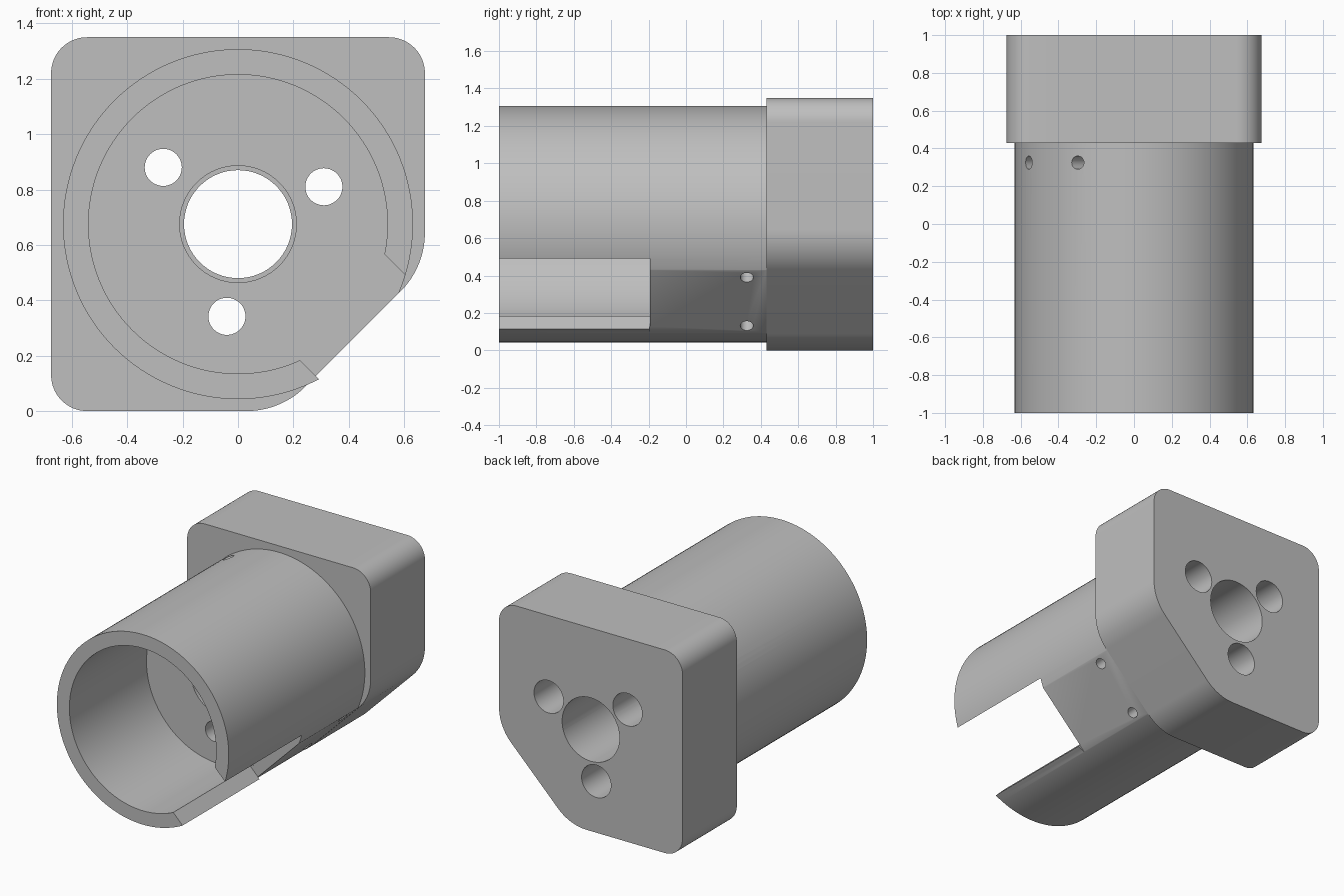
import bpy, bmesh, math
from mathutils import Vector, Matrix

cube = bpy.data.objects.get("Cube")
if cube:
    bpy.data.objects.remove(cube, do_unlink=True)

grey = bpy.data.materials.new("plain grey")
grey.use_nodes = True
colour = (0.52, 0.52, 0.52, 1)
grey.diffuse_color = colour
grey.node_tree.nodes["Principled BSDF"].inputs["Base Color"].default_value = colour

AXIS_Z = 0.675          # height of the bore axis
FLAT = 0.587            # distance of the slanted flat from the axis
FLOOR = -0.19           # depth of the bore floor
D = math.sqrt(0.5)


def circle(x, z, r, n=64):
    return [(x + r * math.cos(2 * math.pi * i / n), z + r * math.sin(2 * math.pi * i / n))
            for i in range(n)]


def rounded(corners, steps=20):
    """Polygon with a tangent arc at every (x, z, radius) corner."""
    out = []
    for i, (x, z, r) in enumerate(corners):
        p = Vector((x, z))
        u = (Vector(corners[i - 1][:2]) - p).normalized()
        v = (Vector(corners[(i + 1) % len(corners)][:2]) - p).normalized()
        half = u.angle(v) / 2
        centre = p + (u + v).normalized() * r / math.sin(half)
        a = p + u * r / math.tan(half) - centre
        b = p + v * r / math.tan(half) - centre
        sweep = math.pi - 2 * half
        for k in range(steps + 1):
            t = k / steps
            q = (a * math.sin((1 - t) * sweep) + b * math.sin(t * sweep)) / math.sin(sweep)
            out.append(tuple(centre + q))
    return out


def slanted(t0, t1, d0, d1):
    """Rectangle along (t) and away from (d) the axis, on the slanted side."""
    return [((t + d) * D, AXIS_Z + (t - d) * D)
            for t, d in ((t0, d0), (t1, d0), (t1, d1), (t0, d1))]


def prism(name, points, y0, y1):
    bm = bmesh.new()
    face = bm.faces.new([bm.verts.new((x, y0, z)) for x, z in points])
    ext = bmesh.ops.extrude_face_region(bm, geom=[face])
    verts = [e for e in ext["geom"] if isinstance(e, bmesh.types.BMVert)]
    bmesh.ops.translate(bm, verts=verts, vec=(0, y1 - y0, 0))
    bmesh.ops.recalc_face_normals(bm, faces=bm.faces)
    mesh = bpy.data.meshes.new(name)
    bm.to_mesh(mesh)
    bm.free()
    mesh.materials.append(grey)
    obj = bpy.data.objects.new(name, mesh)
    bpy.context.collection.objects.link(obj)
    return obj


def combine(target, tool, operation="DIFFERENCE"):
    tool.hide_render = True
    mod = target.modifiers.new("combine", "BOOLEAN")
    mod.operation = operation
    mod.solver = "EXACT"
    mod.object = tool
    bpy.context.view_layer.objects.active = target
    bpy.ops.object.modifier_apply(modifier=mod.name)
    bpy.data.objects.remove(tool, do_unlink=True)


# Round barrel with a flat on its lower left side
housing = prism("motor_housing", circle(0, AXIS_Z, 0.632, 128), -1, 0.5)
combine(housing, prism("flat_cutter", slanted(-0.6, 0.6, FLAT - 0.001, 1), FLOOR - 0.004, 0.7))

# Mounting block with one corner cut away
w = 0.675
cut = FLAT / D - w
block = prism("mounting_block", rounded([
    (-w, 0, 0.13), (cut, 0, 0.3), (w, AXIS_Z - cut, 0.3),
    (w, 2 * w, 0.13), (-w, 2 * w, 0.13)]), 0.43, 1)
combine(housing, block, "UNION")

# Motor bore and open slot through the barrel wall
combine(housing, prism("bore_cutter", circle(0, AXIS_Z, 0.54, 128), -1.1, FLOOR))
combine(housing, prism("slot_cutter", slanted(-0.189, 0.297, 0.3, 0.9), -1.1, FLOOR - 0.002))

# Shaft hole, widened from both ends
for r, y0, y1 in ((0.195, -0.3, 1.1), (0.211, -0.3, -0.1), (0.211, 0, 1.1)):
    combine(housing, prism("shaft_cutter", circle(0, AXIS_Z, r), y0, y1))

# Three screw holes with deep counterbores from the back
for x, z in ((-0.27, 0.88), (0.31, 0.81), (-0.04, 0.342)):
    combine(housing, prism("screw_cutter", circle(x, z, 0.067, 48), -0.3, 0.3))
    combine(housing, prism("counterbore_cutter", circle(x, z, 0.108, 48), 0, 1.1))

# Two cross bolt holes, square to the slanted flat
turn = Vector((D, 0, -D)).to_track_quat("Y", "Z").to_matrix().to_4x4()
for t in (-0.183, 0.183):
    bolt = prism("bolt_cutter", circle(0, 0, 0.035, 32), -1, 1)
    bolt.data.transform(Matrix.Translation((t * D, 0.325, AXIS_Z + t * D)) @ turn)
    combine(housing, bolt)

bpy.ops.object.select_all(action="DESELECT")
housing.select_set(True)
bpy.context.view_layer.objects.active = housing
bpy.ops.object.shade_smooth_by_angle(angle=math.radians(25))
